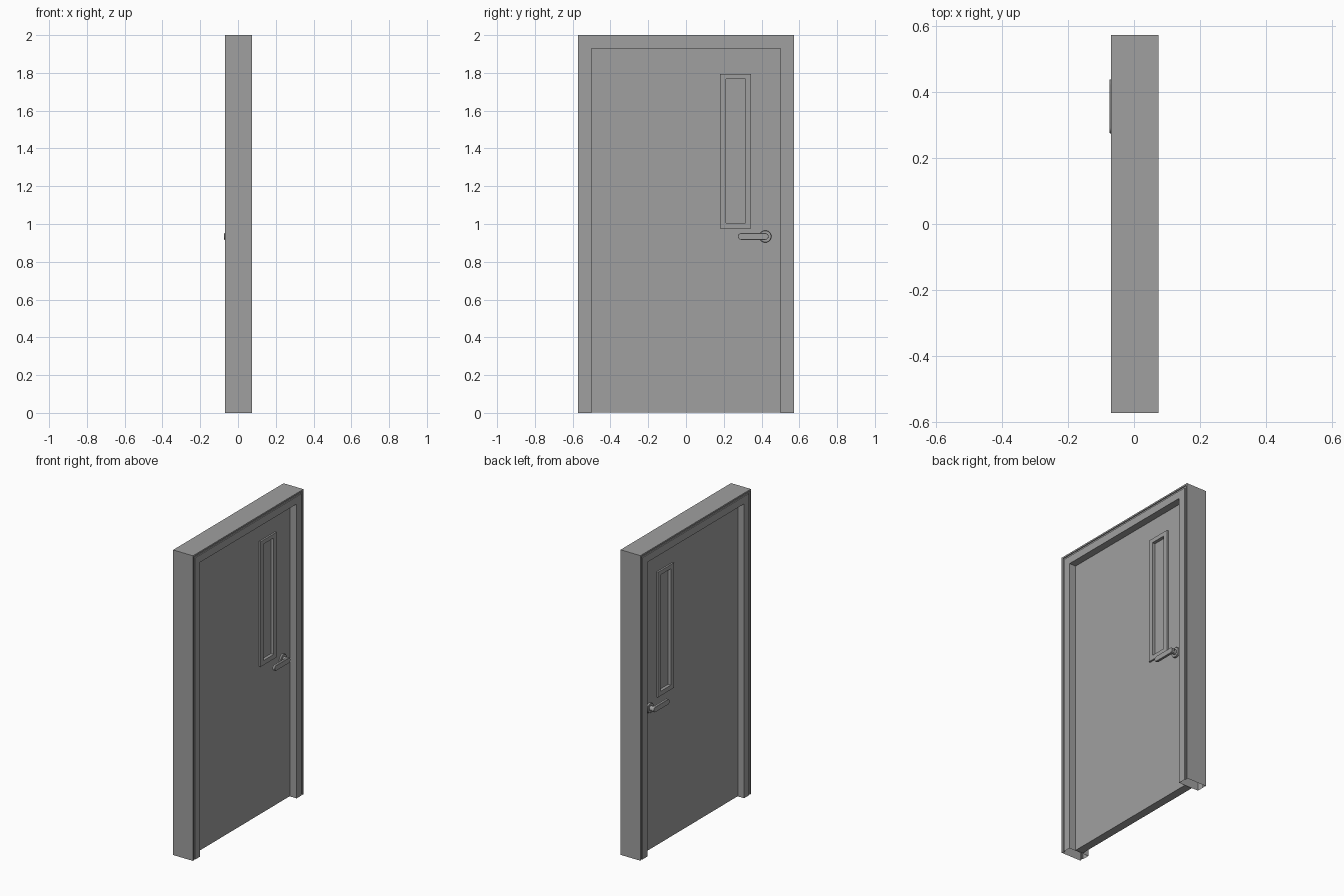
import bpy, bmesh, math

if "Cube" in bpy.data.objects:
    bpy.data.objects.remove(bpy.data.objects["Cube"])

GREY = bpy.data.materials.new("dark_grey")
GREY.diffuse_color = (0.35, 0.35, 0.35, 1)
GREY.use_nodes = True
GREY.node_tree.nodes["Principled BSDF"].inputs["Base Color"].default_value = GREY.diffuse_color


def finish(name, bm, smooth=False):
    bmesh.ops.recalc_face_normals(bm, faces=bm.faces)
    mesh = bpy.data.meshes.new(name)
    bm.to_mesh(mesh)
    bm.free()
    mesh.materials.append(GREY)
    ob = bpy.data.objects.new(name, mesh)
    bpy.context.collection.objects.link(ob)
    if smooth:
        bpy.ops.object.select_all(action='DESELECT')
        ob.select_set(True)
        bpy.context.view_layer.objects.active = ob
        bpy.ops.object.shade_smooth_by_angle(angle=math.radians(35))
    return ob


def loft(name, rings, ends="cap", smooth=False):
    """Join matching rings of points; ends are capped, left open or joined."""
    bm = bmesh.new()
    rows = [[bm.verts.new(p) for p in r] for r in rings]
    n = len(rows[0])
    pairs = list(zip(rows, rows[1:]))
    if ends == "join":
        pairs.append((rows[-1], rows[0]))
    for a, b in pairs:
        for i in range(n):
            j = (i + 1) % n
            bm.faces.new((a[i], a[j], b[j], b[i]))
    if ends == "cap":
        bm.faces.new(rows[0])
        bm.faces.new(rows[-1])
    return finish(name, bm, smooth)


def rect(x, y0, y1, z0, z1):
    return [(x, y0, z0), (x, y1, z0), (x, y1, z1), (x, y0, z1)]


def arc(x, y, z, r, a0, a1, n):
    return [(x, y + r * math.cos(a0 + (a1 - a0) * i / n),
             z + r * math.sin(a0 + (a1 - a0) * i / n)) for i in range(n + 1)]


def circle(x, r):
    return arc(x, HY, HZ, r, 0, 2 * math.pi, 32)[:-1]


HY, HZ = 0.42, 0.934
DOOR = 0.027                           # half thickness of the leaf
WIN = (0.18, 0.345, 0.975, 1.795)      # window trim outside
GLASS = (0.212, 0.316, 1.005, 1.768)   # window trim inside

# Hollow door frame: section (inset, x) with a shallow groove on both faces
section = [(0, -0.07), (0.01, -0.07), (0.01, -0.064), (0.022, -0.064),
           (0.022, -0.07), (0.071, -0.07),
           (0.071, 0.074), (0.022, 0.074), (0.022, 0.068), (0.01, 0.068),
           (0.01, 0.074), (0, 0.074)]
loft("door_frame", [
    [(x, -0.572 + d, 0) for d, x in section],
    [(x, -0.572 + d, 2 - d) for d, x in section],
    [(x, 0.572 - d, 2 - d) for d, x in section],
    [(x, 0.572 - d, 0) for d, x in section]], "open")

# Door leaf with a through opening for the window
loft("door_leaf", [rect(-DOOR, -0.501, 0.501, 0.003, 1.929),
                   rect(DOOR, -0.501, 0.501, 0.003, 1.929),
                   rect(DOOR, *WIN), rect(-DOOR, *WIN)], "join")

# Window trim and pane
loft("window_trim", [rect(-0.038, *WIN), rect(0.038, *WIN),
                     rect(0.038, *GLASS), rect(-0.038, *GLASS)], "join")
loft("window_pane", [rect(-0.018, *GLASS), rect(0.018, *GLASS)])

# Lever handle on each side
for s, side in ((-1, "back"), (1, "front")):
    loft(f"{side}_rosette", [circle(s * x, r) for x, r in
         ((DOOR, 0.032), (0.037, 0.032), (0.039, 0.03))], smooth=True)
    loft(f"{side}_neck", [circle(s * 0.038, 0.016), circle(s * 0.062, 0.016)],
         smooth=True)
    rings = []
    for x, r in ((0.057, 0.016), (0.059, 0.0175), (0.072, 0.0175), (0.074, 0.016)):
        rings.append(arc(s * x, HY, HZ, r, -math.pi / 2, math.pi / 2, 14) +
                     arc(s * x, 0.292, HZ, r, math.pi / 2, 1.5 * math.pi, 14))
    loft(f"{side}_lever", rings, smooth=True)
